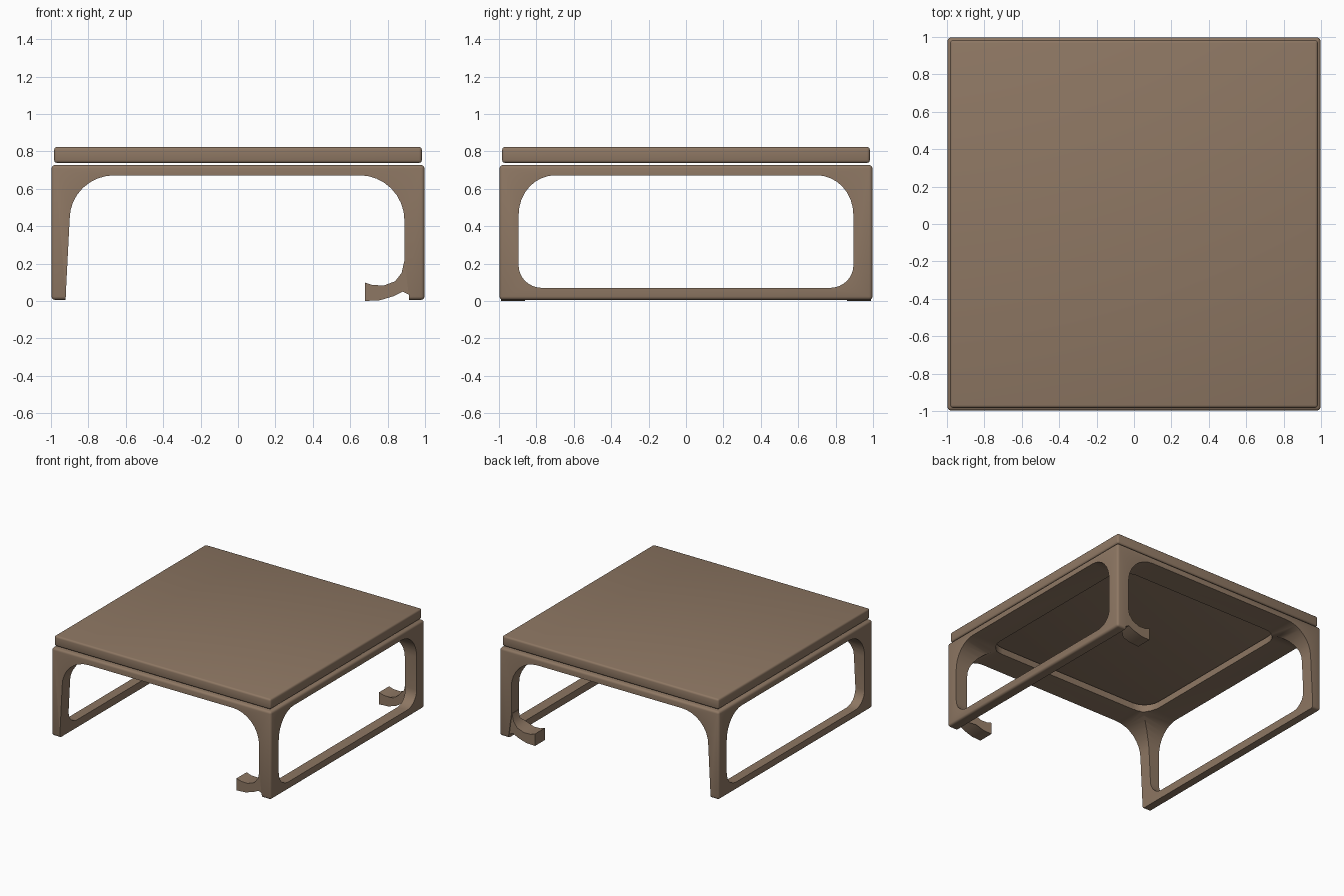
import bpy, bmesh, math
from mathutils import Matrix

if "Cube" in bpy.data.objects:
    bpy.data.objects.remove(bpy.data.objects["Cube"])

wood = bpy.data.materials.new("brown wood")
wood.diffuse_color = (0.27, 0.185, 0.125, 1)
wood.use_nodes = True
wood.node_tree.nodes["Principled BSDF"].inputs["Base Color"].default_value = wood.diffuse_color


def finish(name, bm):
    bmesh.ops.recalc_face_normals(bm, faces=bm.faces[:])
    me = bpy.data.meshes.new(name)
    bm.to_mesh(me)
    bm.free()
    me.materials.append(wood)
    ob = bpy.data.objects.new(name, me)
    bpy.context.collection.objects.link(ob)
    return ob


def rounded_box(name, half, z0, z1, r):
    bm = bmesh.new()
    bmesh.ops.create_cube(bm, size=1, matrix=Matrix.Translation((0, 0, (z0 + z1) / 2))
                          @ Matrix.Diagonal((2 * half, 2 * half, z1 - z0, 1)))
    bmesh.ops.bevel(bm, geom=bm.edges[:], offset=r, segments=3, profile=0.5, affect='EDGES')
    return finish(name, bm)


def prism(name, pts, axis, a, b):
    """Extrude a 2D outline along an axis from a to b."""
    place = {'x': lambda u, v, w: (w, u, v),
             'y': lambda u, v, w: (u, w, v),
             'z': lambda u, v, w: (u, v, w)}[axis]
    bm = bmesh.new()
    lo = [bm.verts.new(place(u, v, a)) for u, v in pts]
    hi = [bm.verts.new(place(u, v, b)) for u, v in pts]
    bm.faces.new(lo)
    bm.faces.new(hi)
    n = len(pts)
    for i in range(n):
        bm.faces.new((lo[i], lo[(i + 1) % n], hi[(i + 1) % n], hi[i]))
    return finish(name, bm)


def arc(cx, cy, rx, ry, a0, a1, n=8):
    return [(cx + rx * math.cos(math.radians(a0 + (a1 - a0) * i / n)),
             cy + ry * math.sin(math.radians(a0 + (a1 - a0) * i / n))) for i in range(n + 1)]


def smooth(ob):
    bpy.ops.object.select_all(action='DESELECT')
    ob.select_set(True)
    bpy.context.view_layer.objects.active = ob
    bpy.ops.object.shade_smooth_by_angle(angle=math.radians(35))


# Table top floating just above the frame
smooth(rounded_box("table_top", 0.983, 0.738, 0.823, 0.015))

# Frame with legs and side rails, carved from one softened block
frame = rounded_box("leg_frame", 0.997, 0.006, 0.727, 0.018)
front_gap = ([(-0.925, -0.1), (-0.92, 0.05)] + arc(-0.66, 0.44, 0.24, 0.232, 180, 90)
             + arc(0.65, 0.43, 0.24, 0.242, 90, 0) + [(0.89, 0.2), (0.915, 0.02), (0.915, -0.1)])
side_gap = (arc(0.70, 0.46, 0.195, 0.212, 0, 90) + arc(-0.70, 0.46, 0.195, 0.212, 90, 180)
            + arc(-0.77, 0.19, 0.125, 0.12, 180, 270) + arc(0.77, 0.19, 0.125, 0.12, 270, 360))
hole = [p for k, (sx, sy) in enumerate([(1, 1), (-1, 1), (-1, -1), (1, -1)])
        for p in arc(0.64 * sx, 0.64 * sy, 0.14, 0.14, 90 * k, 90 * k + 90, 6)]
cutters = [prism("front_cutter", front_gap, 'y', -1.2, 1.2),
           prism("side_cutter", side_gap, 'x', -1.2, 1.2),
           prism("panel_cutter", hole, 'z', 0.5, 1.0)]
bpy.context.view_layer.objects.active = frame
for c in cutters:
    c.hide_render = True
    m = frame.modifiers.new("cut", 'BOOLEAN')
    m.operation, m.solver, m.object = 'DIFFERENCE', 'EXACT', c
    bpy.ops.object.modifier_apply(modifier=m.name)
for c in cutters:
    bpy.data.objects.remove(c)
smooth(frame)

# Curled stubs at the feet of the two right-hand legs
curl = [(0.95, 0.25), (0.888, 0.21), (0.875, 0.15), (0.84, 0.105), (0.78, 0.083),
        (0.72, 0.085), (0.68, 0.098), (0.68, 0.0), (0.76, 0.004), (0.83, 0.025),
        (0.88, 0.05), (0.93, 0.025), (0.96, 0.02)]
for side, s in (("front", -1), ("back", 1)):
    ob = prism(side + "_foot_stub", curl, 'y', s * 0.86, s * 0.99)
    for v in ob.data.vertices:          # inner face narrows up to the leg
        if abs(v.co.y) < 0.9 and v.co.x > 0.85:
            v.co.y = s * 0.905
    smooth(ob)
